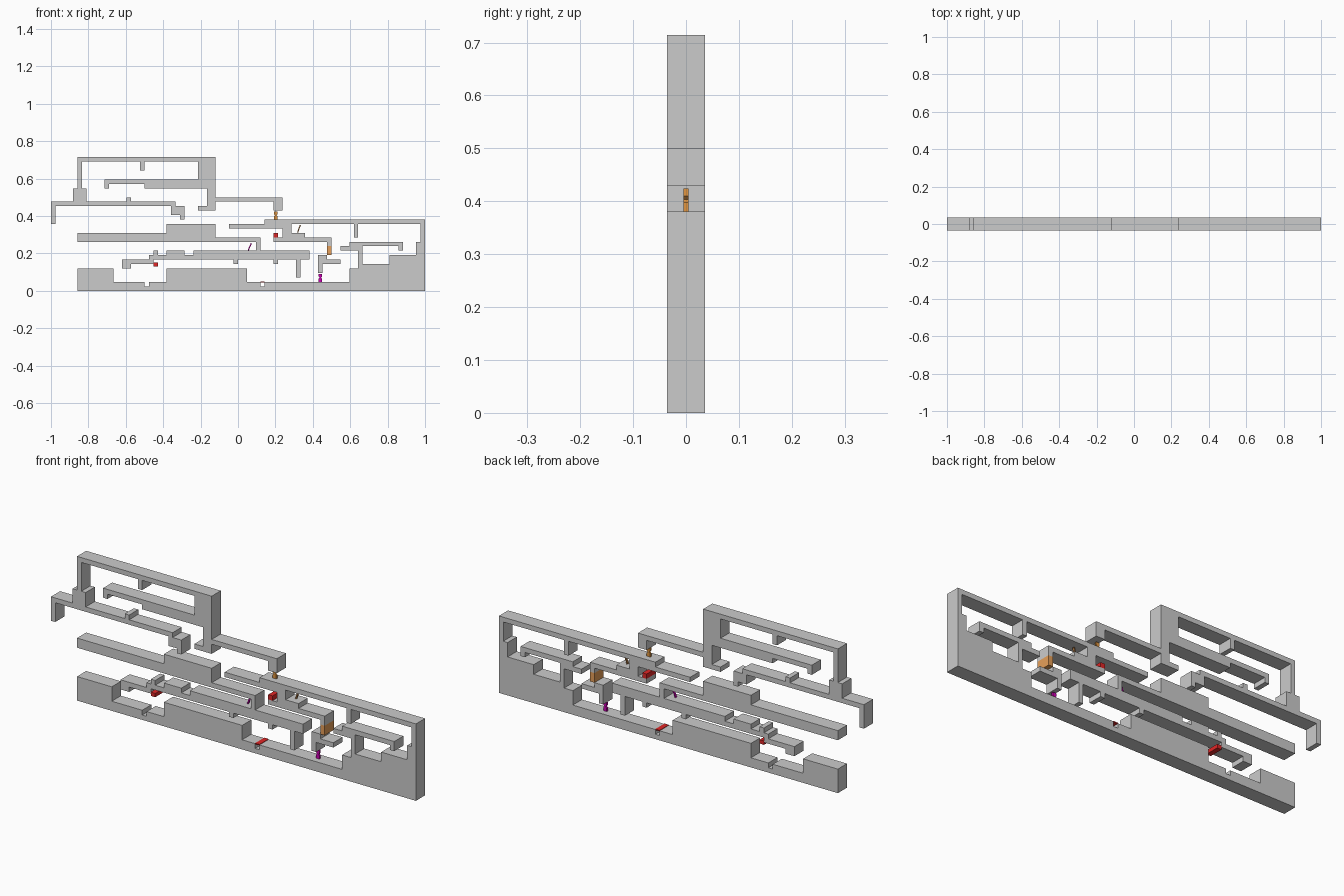
import bpy, bmesh, math

if "Cube" in bpy.data.objects:
    bpy.data.objects.remove(bpy.data.objects["Cube"])

T = 2 / 84            # one tile; the level is 84 x 3 x 30 tiles
DEPTH = 3 * T


def material(name, rgba):
    m = bpy.data.materials.new(name)
    m.diffuse_color = rgba
    m.use_nodes = True
    m.node_tree.nodes["Principled BSDF"].inputs["Base Color"].default_value = m.diffuse_color
    return m


red = material("red", (0.75, 0.02, 0.02, 1))
orange = material("orange", (0.75, 0.3, 0.05, 1))
clear_orange = material("clear_orange", (0.8, 0.35, 0.1, 0.7))
brown = material("brown", (0.45, 0.2, 0.06, 1))
magenta = material("magenta", (0.6, 0.0, 0.45, 1))


def finish(bm, name, mat):
    bmesh.ops.recalc_face_normals(bm, faces=bm.faces)
    me = bpy.data.meshes.new(name)
    bm.to_mesh(me)
    bm.free()
    ob = bpy.data.objects.new(name, me)
    bpy.context.collection.objects.link(ob)
    if mat:
        me.materials.append(mat)
    return ob


def slab(name, pts, mat=None, depth=DEPTH):
    """Extrude an x/z outline given in tiles."""
    bm = bmesh.new()
    vs = [bm.verts.new(((x - 42) * T, -depth / 2, z * T)) for x, z in pts]
    f = bm.faces.new(vs)
    ext = bmesh.ops.extrude_face_region(bm, geom=[f])["geom"]
    bmesh.ops.translate(bm, vec=(0, depth, 0),
                        verts=[v for v in ext if isinstance(v, bmesh.types.BMVert)])
    return finish(bm, name, mat)


def box(name, x0, x1, z0, z1, mat=None, depth=DEPTH):
    return slab(name, [(x0, z0), (x1, z0), (x1, z1), (x0, z1)], mat, depth)


def bar(name, a, b, w, mat):
    """Thin slanted stick between two x/z points."""
    dx, dz = b[0] - a[0], b[1] - a[1]
    n = math.hypot(dx, dz)
    ox, oz = -dz / n * w / 2, dx / n * w / 2
    return slab(name, [(a[0] + ox, a[1] + oz), (a[0] - ox, a[1] - oz),
                       (b[0] - ox, b[1] - oz), (b[0] + ox, b[1] + oz)], mat, 0.4 * T)


def figure(name, x, z, mat):
    """Small flat figure: two legs, body and head."""
    slab(name + "_body", [(x - .4, z), (x - .4, z + .7), (x - .15, z + .95), (x - .4, z + 1.2),
                          (x - .4, z + 1.8), (x + .4, z + 1.8), (x + .4, z + 1.2),
                          (x + .15, z + .95), (x + .4, z + .7), (x + .4, z)], mat, 0.4 * T)


# ground, left part with a pit
slab("left_ground", [(6, 0), (44, 0), (44, 5), (26, 5), (26, 2), (22, 2), (22, 1), (21, 1),
                     (21, 2), (14, 2), (14, 5), (6, 5)])

# ground, right wall, roof and ledge in one outline
slab("right_ground_and_roof", [
    (44, 0), (84, 0), (84, 16), (48, 16), (48, 15), (40, 15), (40, 14), (52, 14), (52, 12),
    (57, 12), (57, 13), (54, 13), (54, 15), (68, 15), (68, 12), (69, 12), (69, 15), (83, 15),
    (83, 11), (82, 11), (82, 8), (76, 8), (76, 6), (70, 6), (70, 10), (78, 10), (78, 9), (79, 9),
    (79, 11), (67, 11), (67, 10), (65, 10), (65, 9), (69, 9), (69, 5), (67, 5), (67, 2), (48, 2),
    (48, 1), (47, 1), (47, 2), (44, 2)])

# lower floating floor
slab("lower_floor", [
    (16, 5), (18, 5), (18, 6), (23, 6), (23, 7), (41, 7), (41, 6), (42, 6), (42, 7), (50, 7),
    (50, 6), (51, 6), (51, 7), (55, 7), (55, 3), (56, 3), (56, 7), (58, 7), (58, 9), (32, 9),
    (32, 8), (30, 8), (30, 9), (26, 9), (26, 8), (24, 8), (24, 9), (23, 9), (23, 8), (22, 8),
    (22, 7), (16, 7)])

# small hanging step
slab("small_step", [(60, 4), (61, 4), (61, 6), (65, 6), (65, 7), (62, 7), (62, 8), (60, 8)])

# middle floating floors
slab("middle_floor", [(6, 11), (46, 11), (46, 9), (47, 9), (47, 12), (37, 12), (37, 15),
                      (26, 15), (26, 13), (6, 13)])
slab("middle_right_floor", [(50, 11), (62, 11), (62, 10), (63, 10), (63, 12), (50, 12)])

# upper left structure
slab("upper_left_floor", [
    (0, 15), (1, 15), (1, 19), (27, 19), (27, 17), (29, 17), (29, 16), (30, 16), (30, 19),
    (28, 19), (28, 20), (18, 20), (18, 21), (17, 21), (17, 20), (8, 20), (8, 23), (7, 23),
    (7, 29), (20, 29), (20, 27), (21, 27), (21, 29), (33, 29), (33, 25), (12, 25), (12, 23),
    (13, 23), (13, 24), (21, 24), (21, 23), (35, 23), (35, 19), (33, 19), (33, 18), (37, 18),
    (37, 20), (50, 20), (50, 18), (52, 18), (52, 21), (37, 21), (37, 30), (6, 30), (6, 23),
    (5, 23), (5, 20), (0, 20)])

# coloured markers
box("red_block", 50, 51, 12, 13, red)
box("red_lower_block", 23, 24, 5.5, 6.3, red)
box("red_plate", 47, 48, 1.9, 2.1, red)
box("door", 62, 63, 8, 10, clear_orange)
figure("orange_figure", 50.5, 16, orange)
figure("magenta_figure", 60.5, 2, magenta)
bar("brown_stick", (55.4, 13.1), (56, 14.8), 0.25, brown)
bar("magenta_stick", (44.3, 9.1), (45, 10.7), 0.25, magenta)
